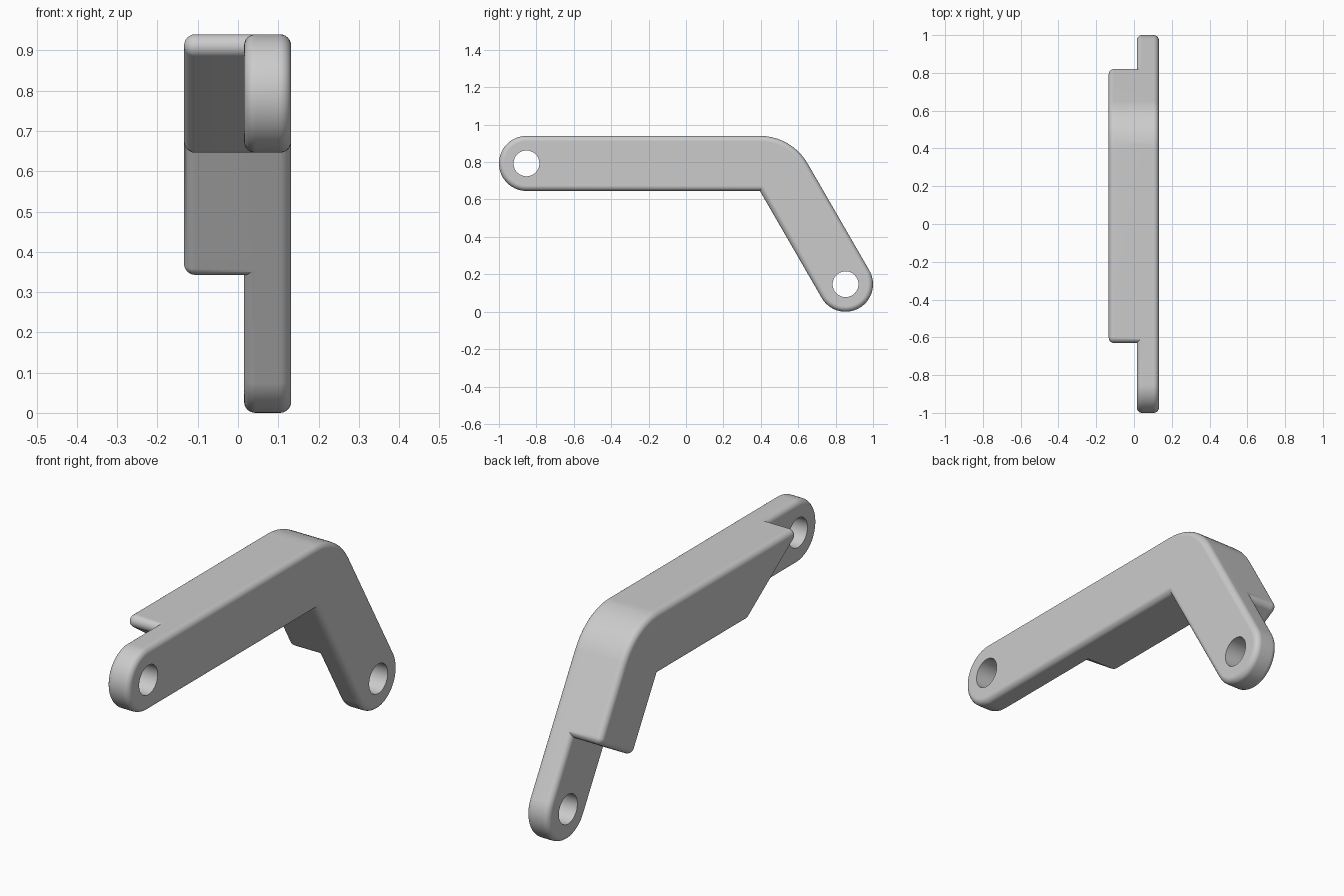
import bpy, bmesh, math
from mathutils import Vector

old = bpy.data.objects.get("Cube")
if old:
    bpy.data.objects.remove(old, do_unlink=True)

grey = bpy.data.materials.new("plain grey")
grey.use_nodes = True
colour = (0.6, 0.6, 0.6, 1)
grey.diffuse_color = colour
grey.node_tree.nodes["Principled BSDF"].inputs["Base Color"].default_value = colour

HALF = 0.147                      # half width of the arm
TOP, UNDER = 0.94, 0.646
FRONT = Vector((-0.853, 0.793))   # hole centres as (y, z)
BACK = Vector((0.853, 0.147))
LEG = Vector((0.5, -math.sqrt(0.75)))   # direction down the leg
OUT = Vector((-LEG.y, LEG.x))           # outward from the leg
RIM = 0.028


def on_leg(side, along):
    return BACK + OUT * HALF * side + LEG * along


def at_height(side, z):
    p = on_leg(side, 0)
    return p + LEG * ((z - p.y) / LEG.y)


def rounded(corners):
    """Outline from (point, radius) corners, each filleted."""
    pts = []
    for i, (p, r) in enumerate(corners):
        if not r:
            pts.append(p)
            continue
        a = (corners[i - 1][0] - p).normalized()
        b = (corners[(i + 1) % len(corners)][0] - p).normalized()
        half = a.angle(b) / 2
        c = p + (a + b).normalized() * (r / math.sin(half))
        s = p + a * (r / math.tan(half)) - c
        e = p + b * (r / math.tan(half)) - c
        sweep = s.x * e.y - s.y * e.x
        turn = math.copysign(math.pi - 2 * half, sweep)
        n = max(4, round(abs(turn) / math.radians(6)))
        for k in range(n + 1):
            t = turn * k / n
            pts.append(c + Vector((s.x * math.cos(t) - s.y * math.sin(t),
                                   s.x * math.sin(t) + s.y * math.cos(t))))
    return [p for i, p in enumerate(pts) if (p - pts[i - 1]).length > 1e-4]


def slab(name, outline, x0, x1, rims):
    """Extrude an outline along x and round the rims at the given x."""
    bm = bmesh.new()
    face = bm.faces.new([bm.verts.new((x0, p.x, p.y)) for p in outline])
    ext = bmesh.ops.extrude_face_region(bm, geom=[face])
    moved = [v for v in ext["geom"] if isinstance(v, bmesh.types.BMVert)]
    bmesh.ops.translate(bm, verts=moved, vec=(x1 - x0, 0, 0))
    bmesh.ops.recalc_face_normals(bm, faces=bm.faces)
    edges = [e for e in bm.edges
             if any(all(abs(v.co.x - x) < 1e-5 for v in e.verts) for x in rims)]
    bmesh.ops.bevel(bm, geom=edges, offset=RIM, segments=6, profile=0.5,
                    affect='EDGES', clamp_overlap=False)
    bmesh.ops.recalc_face_normals(bm, faces=bm.faces)
    mesh = bpy.data.meshes.new(name)
    bm.to_mesh(mesh)
    bm.free()
    mesh.materials.append(grey)
    obj = bpy.data.objects.new(name, mesh)
    bpy.context.collection.objects.link(obj)
    return obj


def combine(target, tool, operation):
    mod = target.modifiers.new(operation.lower(), 'BOOLEAN')
    mod.operation, mod.object, mod.solver = operation, tool, 'EXACT'
    bpy.context.view_layer.objects.active = target
    bpy.ops.object.modifier_apply(modifier=mod.name)
    bpy.data.objects.remove(tool, do_unlink=True)


# bent link plate with round ends
bend = [(at_height(1, TOP), 2 * HALF)]
inner = (at_height(-1, UNDER), 0)
plate = slab("bent_link", rounded([
    (Vector((-1, TOP)), HALF), (Vector((-1, UNDER)), HALF), inner,
    (on_leg(-1, HALF), HALF), (on_leg(1, HALF), HALF)] + bend),
    0.015, 0.132, (0.015, 0.132))

# thicker middle with a slanted front end and a square-cut leg end
CUT = -0.298
block = slab("thick_middle", rounded([
    (Vector((-0.695, TOP)), 0.03), (Vector((-0.275, UNDER)), 0.03), inner,
    (on_leg(-1, CUT), 0.03), (on_leg(1, CUT), 0.03)] + bend),
    -0.134, 0.075, (-0.134,))
combine(plate, block, 'UNION')

# pivot holes
for centre in (FRONT, BACK):
    bpy.ops.mesh.primitive_cylinder_add(vertices=48, radius=0.069, depth=0.6,
                                        location=(0, *centre),
                                        rotation=(0, math.pi / 2, 0))
    cutter = bpy.context.object
    cutter.name = "hole_cutter"
    cutter.hide_render = True
    cutter.data.materials.append(grey)
    combine(plate, cutter, 'DIFFERENCE')

# smooth fillets, crisp hole edges and joints
bpy.ops.object.select_all(action='DESELECT')
plate.select_set(True)
bpy.context.view_layer.objects.active = plate
bpy.ops.object.shade_smooth_by_angle(angle=math.radians(30))
weighted = plate.modifiers.new("even_shading", 'WEIGHTED_NORMAL')
weighted.keep_sharp = True
